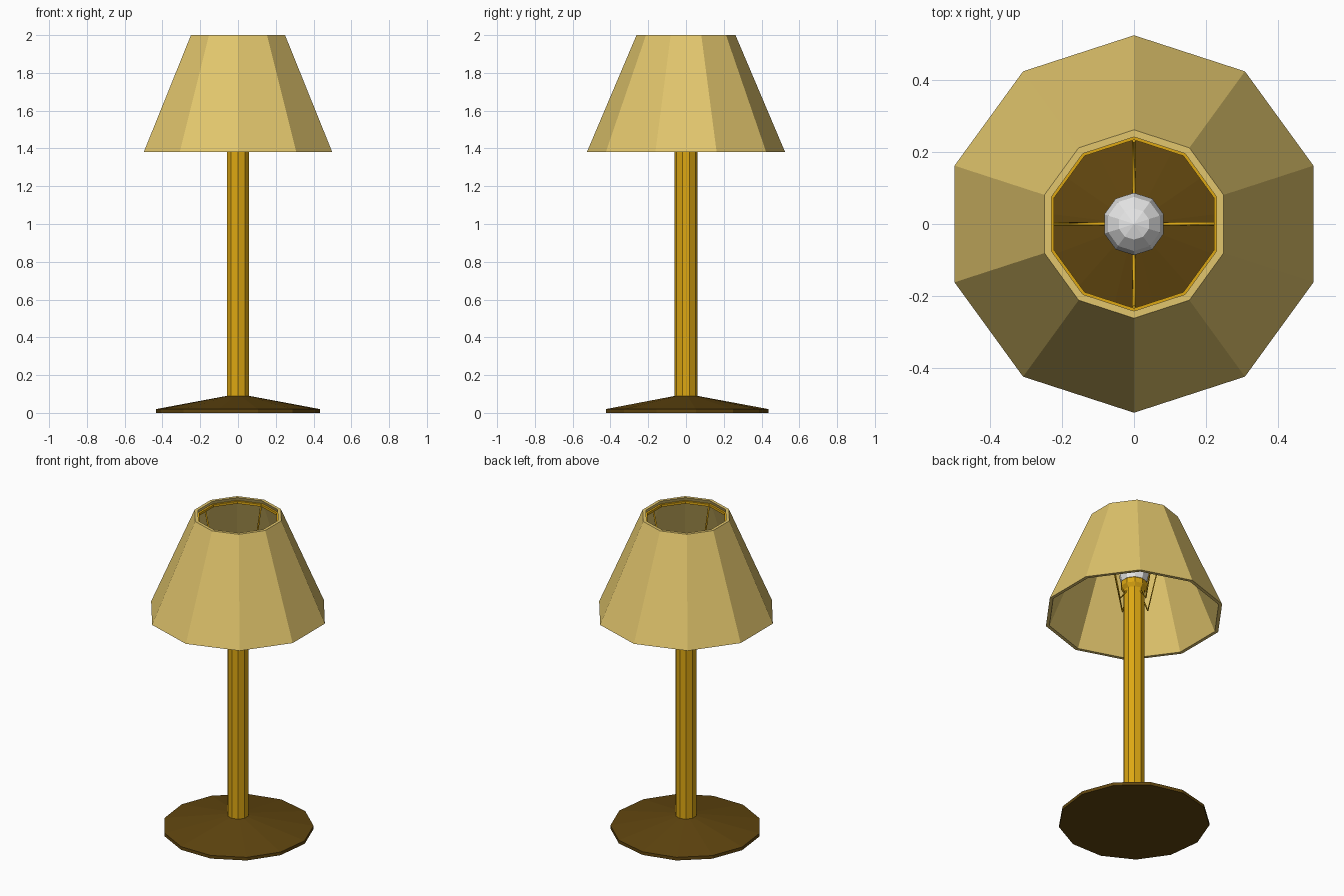
import bpy, math
from math import pi, sin, cos

cube = bpy.data.objects.get("Cube")
if cube:
    bpy.data.objects.remove(cube, do_unlink=True)


def material(name, hex_colour):
    def linear(c):
        c /= 255
        return c / 12.92 if c <= 0.04045 else ((c + 0.055) / 1.055) ** 2.4
    rgba = [linear(c) for c in bytes.fromhex(hex_colour)] + [1.0]
    mat = bpy.data.materials.new(name)
    mat.use_nodes = True
    mat.diffuse_color = rgba
    mat.node_tree.nodes["Principled BSDF"].inputs["Base Color"].default_value = rgba
    return mat


cloth = material("cream cloth", "E2C66D")
brass = material("golden brass", "DDA712")
wood = material("dark brown", "61460F")
glass = material("white glass", "E8E8E8")


def lathe(name, profile, sides, mat, closed=False):
    """Turn an (r, z) profile about z with a corner on +y."""
    verts, rings, faces = [], [], []
    for r, z in profile:
        count = sides if r > 0 else 1
        rings.append([len(verts) + i % count for i in range(sides)])
        for i in range(count):
            a = pi / 2 + 2 * pi * i / sides
            verts.append((r * cos(a), r * sin(a), z))
    pairs = list(zip(rings, rings[1:]))
    if closed:
        pairs.append((rings[-1], rings[0]))
    for low, high in pairs:
        for i in range(sides):
            j = (i + 1) % sides
            faces.append(list(dict.fromkeys((low[i], low[j], high[j], high[i]))))
    if not closed:
        faces += [ring for ring, flip in ((rings[0][::-1], 0), (rings[-1], 1))
                  if len(set(ring)) == sides]
    mesh = bpy.data.meshes.new(name)
    mesh.from_pydata(verts, [], faces)
    mesh.materials.append(mat)
    obj = bpy.data.objects.new(name, mesh)
    bpy.context.collection.objects.link(obj)
    return obj


def wire(name, points, radius, mat):
    """Thin rod along a path."""
    curve = bpy.data.curves.new(name, "CURVE")
    curve.dimensions = "3D"
    curve.bevel_depth = radius
    curve.bevel_resolution = 0
    curve.use_fill_caps = True
    spline = curve.splines.new("POLY")
    spline.points.add(len(points) - 1)
    for p, co in zip(spline.points, points):
        p.co = (*co, 1)
    curve.materials.append(mat)
    obj = bpy.data.objects.new(name, curve)
    bpy.context.collection.objects.link(obj)


# Foot and pole
lathe("base", [(0.437, 0), (0.437, 0.02), (0.06, 0.09)], 13, wood)
lathe("pole", [(0.062, 0.08), (0.062, 1.54)], 10, brass)

# Bulb holder and bulb
lathe("bulb_holder", [(0.05, 1.52), (0.078, 1.56), (0.078, 1.59), (0.06, 1.61)], 10, brass)
steps = 6
ball = [(0.087 * sin(pi * i / steps), 1.64 - 0.087 * cos(pi * i / steps))
        for i in range(1, steps)]
lathe("bulb", [(0, 1.553)] + ball + [(0, 1.727)], 10, glass)

# Hollow shade
lathe("shade", [(0.525, 1.38), (0.262, 2), (0.242, 2), (0.504, 1.38)], 10, cloth, True)

# Wire frame holding the shade
lathe("shade_ring", [(0.247, 1.965), (0.247, 1.98), (0.234, 1.98), (0.234, 1.965)],
      10, brass, True)
for i, side in enumerate(("left", "back", "right", "front")):
    c, s = cos(i * pi / 2), sin(i * pi / 2)
    path = [(0.05, 1.53), (0.105, 1.45), (0.232, 1.97)]
    wire("shade_arm_" + side, [(r * c, r * s, z) for r, z in path], 0.006, brass)
